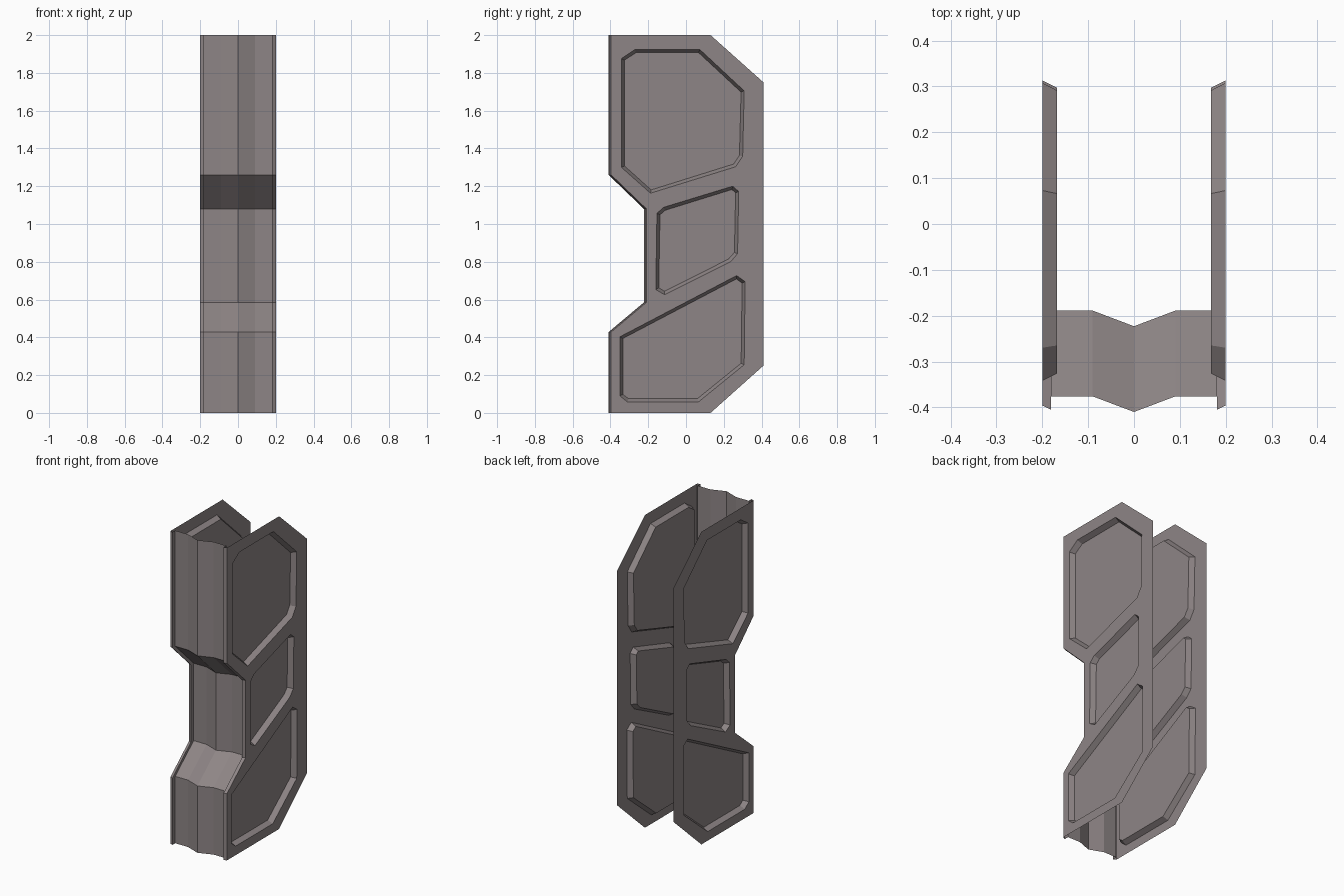
import bpy, bmesh

if "Cube" in bpy.data.objects:
    bpy.data.objects.remove(bpy.data.objects["Cube"])

SIDE_X = 0.2        # plane of the side frames
PANEL_X = 0.168     # plane of the sunken panels

mat = bpy.data.materials.new("dark_warm_grey")
mat.diffuse_color = (0.27, 0.235, 0.237, 1)
mat.use_nodes = True
mat.node_tree.nodes["Principled BSDF"].inputs["Base Color"].default_value = mat.diffuse_color


def finish(bm, name):
    mesh = bpy.data.meshes.new(name)
    bm.to_mesh(mesh)
    bm.free()
    mesh.materials.append(mat)
    obj = bpy.data.objects.new(name, mesh)
    bpy.context.collection.objects.link(obj)
    return obj


def loop(bm, pts):
    verts = [bm.verts.new((SIDE_X, y, z)) for y, z in pts]
    edges = [bm.edges.new((v, verts[(i + 1) % len(verts)])) for i, v in enumerate(verts)]
    return verts, edges


# Front edge path: (forward offset, height), notched in the middle
path = [(0, 0), (0, 0.428), (0.187, 0.585), (0.187, 1.08), (0, 1.26), (0, 2)]
LIP_Y = -0.396

# Side sheet: outline with three sunken panels
outline = [(0.13, 0), (0.41, 0.25), (0.41, 1.75), (0.13, 2)]
outline += [(LIP_Y + o, z) for o, z in reversed(path)]
panels = [
    [(-.342, 1.876), (-.27, 1.924), (.073, 1.924), (.308, 1.705),
     (.30, 1.358), (.263, 1.303), (-.188, 1.163), (-.342, 1.30)],
    [(-.154, 1.056), (-.12, 1.088), (.247, 1.20), (.279, 1.172),
     (.273, .843), (.236, .80), (-.114, .626), (-.16, .653)],
    [(-.35, .403), (.268, .727), (.313, .695), (.308, .255),
     (.066, .058), (-.31, .058), (-.35, .09)],
]
bm = bmesh.new()
edges = loop(bm, outline)[1]
rings = []
for pts in panels:
    verts, ring_edges = loop(bm, pts)
    rings.append(verts)
    edges += ring_edges
bmesh.ops.triangle_fill(bm, edges=edges, use_beauty=True, normal=(1, 0, 0))
for verts in rings:
    face = bm.faces.new(verts)
    face.normal_update()
    bmesh.ops.inset_individual(bm, faces=[face], thickness=0.018, depth=0)
    for v in face.verts:
        v.co.x = PANEL_X
bm.normal_update()
for f in bm.faces:
    if f.normal.x < 0:
        f.normal_flip()
sides = finish(bm, "side_sheets")
mirror = sides.modifiers.new("mirror", 'MIRROR')
mirror.use_axis = (True, False, False)
mirror.use_mirror_merge = False

# Front cover: ribbed cross-section swept along the notched path
half = [(0.09, -0.376), (0.181, -0.376), (0.181, -0.405), (SIDE_X, LIP_Y)]
section = [(-x, y) for x, y in reversed(half)] + [(0, -0.41)] + half
bm = bmesh.new()
rows = [[bm.verts.new((x, y + o, z)) for x, y in section] for o, z in path]
for a, b in zip(rows, rows[1:]):
    for i in range(len(section) - 1):
        bm.faces.new((a[i], a[i + 1], b[i + 1], b[i]))
finish(bm, "front_cover")
